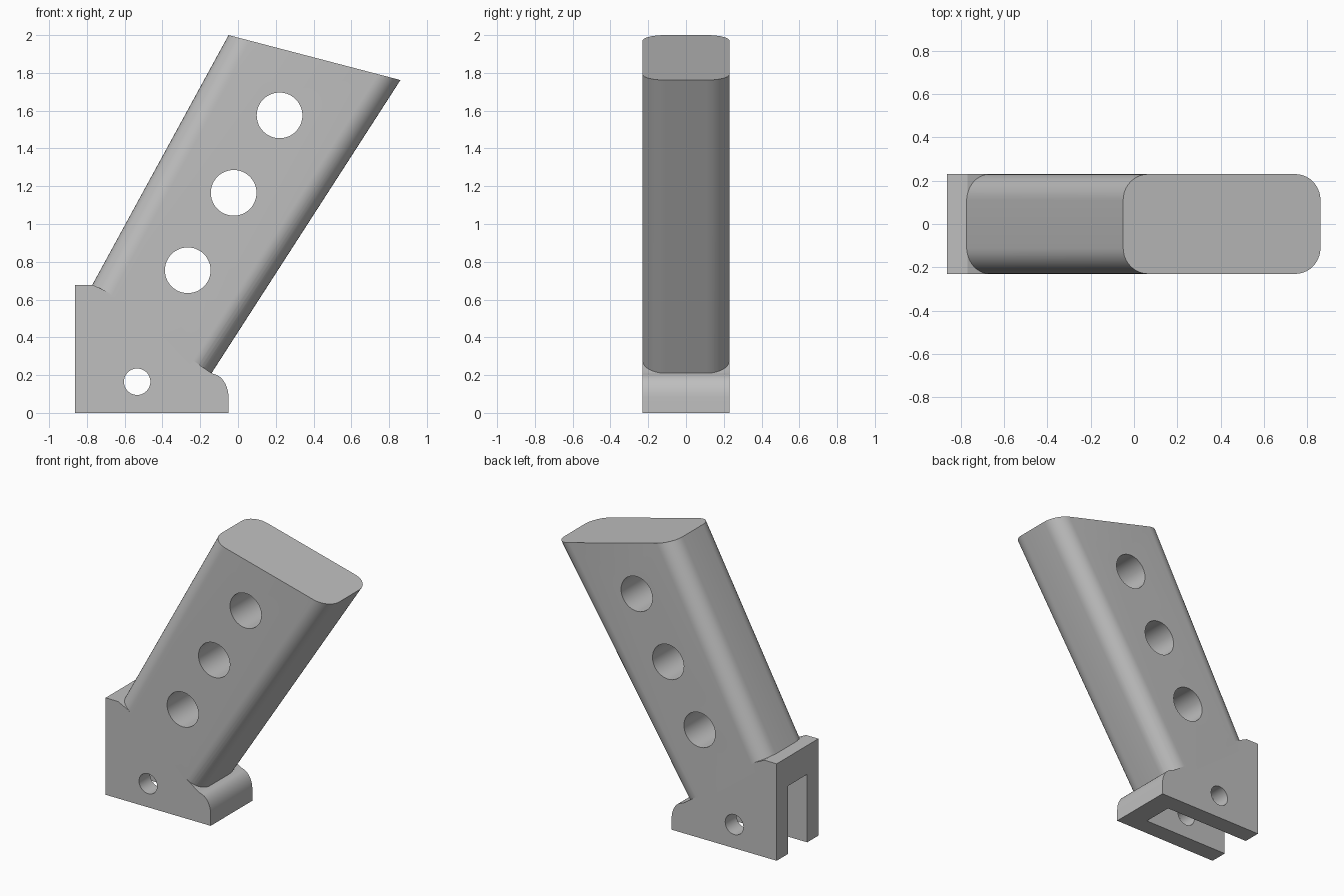
import bpy
import bmesh
from math import sin, cos, pi, radians
from mathutils import Vector

if "Cube" in bpy.data.objects:
    bpy.data.objects.remove(bpy.data.objects["Cube"])

HALF = 0.23      # half the thickness in y
FILLET = 0.12    # rounding of the grip's long edges

grey = bpy.data.materials.new("plain grey")
grey.use_nodes = True
grey.diffuse_color = (0.52, 0.52, 0.52, 1)
grey.node_tree.nodes["Principled BSDF"].inputs["Base Color"].default_value = (0.52, 0.52, 0.52, 1)


def loft(name, ring_a, ring_b):
    """Closed solid between two rings with the same number of points."""
    bm = bmesh.new()
    a = [bm.verts.new(p) for p in ring_a]
    b = [bm.verts.new(p) for p in ring_b]
    bm.faces.new(a)
    bm.faces.new(b)
    n = len(a)
    for i in range(n):
        j = (i + 1) % n
        bm.faces.new((a[i], a[j], b[j], b[i]))
    bmesh.ops.recalc_face_normals(bm, faces=bm.faces)
    mesh = bpy.data.meshes.new(name)
    bm.to_mesh(mesh)
    bm.free()
    mesh.materials.append(grey)
    obj = bpy.data.objects.new(name, mesh)
    bpy.context.collection.objects.link(obj)
    return obj


def slab(name, profile, half):
    """Extrude an (x, z) profile through the thickness."""
    return loft(name, [(x, -half, z) for x, z in profile],
                [(x, half, z) for x, z in profile])


def rounded_section(left, right, steps=10):
    """Rounded rectangle spanned by a line from left to right and the y axis."""
    left, right = Vector((left[0], 0, left[1])), Vector((right[0], 0, right[1]))
    along = (right - left).normalized()
    mid, half_len = (left + right) / 2, (right - left).length / 2
    ring = []
    for k, (su, sv) in enumerate(((1, 1), (-1, 1), (-1, -1), (1, -1))):
        for i in range(steps + 1):
            t = (k + i / steps) * pi / 2
            u = su * (half_len - FILLET) + FILLET * cos(t)
            v = sv * (HALF - FILLET) + FILLET * sin(t)
            ring.append(mid + along * u + Vector((0, v, 0)))
    return ring


def circle(x, z, r, n=48):
    return [(x + r * cos(2 * pi * i / n), z + r * sin(2 * pi * i / n)) for i in range(n)]


def combine(obj, tool, operation):
    mod = obj.modifiers.new(operation.lower(), 'BOOLEAN')
    mod.operation, mod.solver, mod.object = operation, 'EXACT', tool
    bpy.context.view_layer.objects.active = obj
    bpy.ops.object.modifier_apply(modifier=mod.name)
    bpy.data.objects.remove(tool)


# Base block with a rounded toe
toe = [(-0.14 + 0.09 * cos(a), 0.08 + 0.127 * sin(a))
       for a in (radians(d) for d in range(0, 73, 9))]
base = slab("angled_handle", [(-0.862, 0), (-0.05, 0)] + toe +
            [(-0.14, 0.21), (-0.23, 0.272), (-0.69, 0.64), (-0.767, 0.677), (-0.862, 0.677)], HALF)

# Slanted grip, sunk into the base and flaring towards the top
grip = loft("grip", rounded_section((-0.803, 0.62), (-0.179, 0.15)),
            rounded_section((-0.05, 2.0), (0.86, 1.762)))
combine(base, grip, 'UNION')

# Mounting slot, open at the bottom and at one end
slot = slab("slot_cutter", [(-1, -0.1), (-0.2, -0.1), (-0.2, 0.475), (-1, 0.475)], 0.107)
combine(base, slot, 'DIFFERENCE')

# Three large lightening holes and one pin hole
for x, z, r in ((0.22, 1.575, 0.121), (-0.023, 1.165, 0.121),
                (-0.266, 0.755, 0.121), (-0.534, 0.165, 0.07)):
    combine(base, slab("hole_cutter", circle(x, z, r), 0.4), 'DIFFERENCE')

bpy.ops.object.select_all(action='DESELECT')
base.select_set(True)
bpy.context.view_layer.objects.active = base
bpy.ops.object.shade_smooth_by_angle(angle=radians(25))
